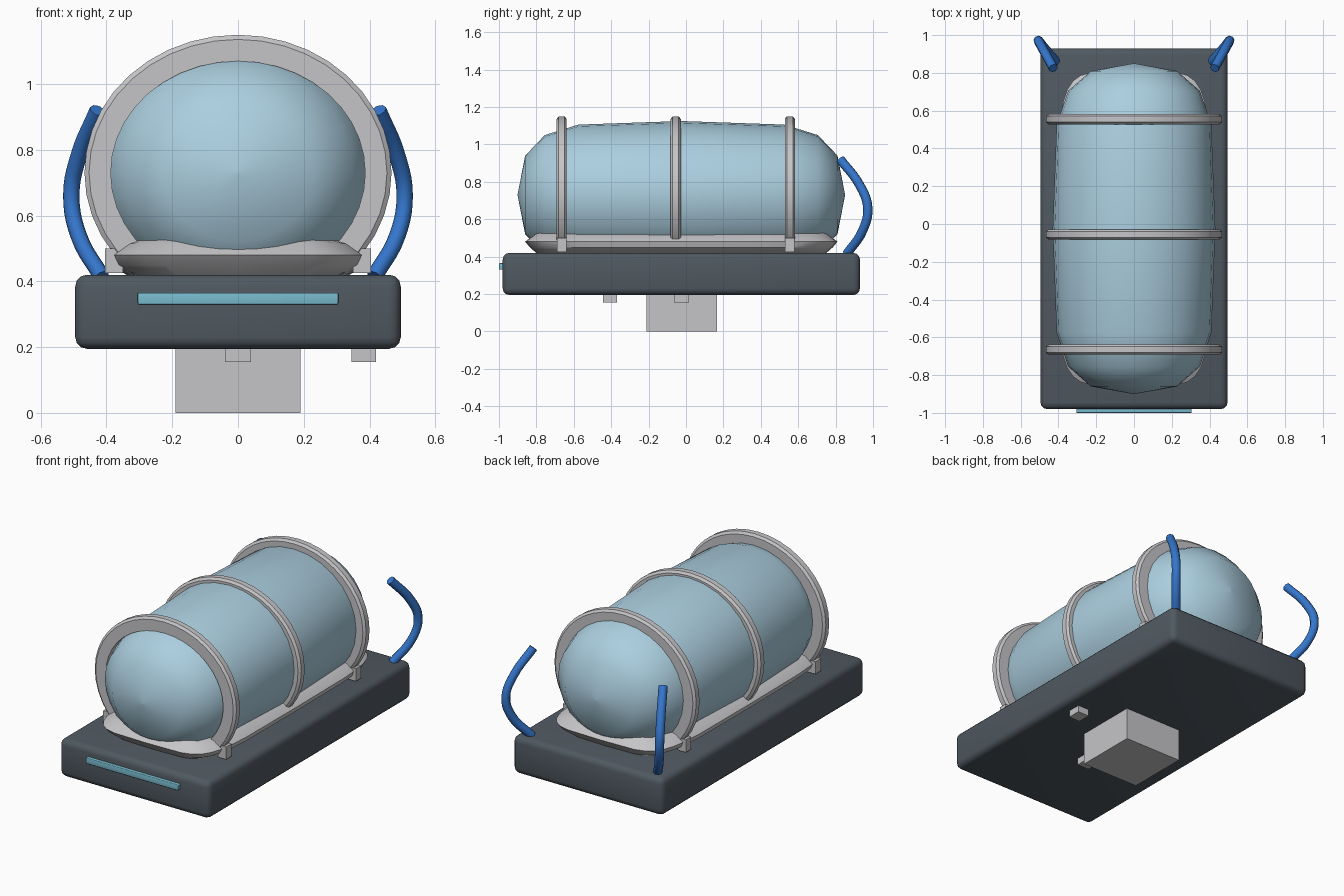
import bpy, bmesh, math
from math import sin, cos, tau, radians
from mathutils import Vector

old = bpy.data.objects.get("Cube")
if old:
    bpy.data.objects.remove(old, do_unlink=True)


def material(name, color):
    m = bpy.data.materials.new(name)
    m.use_nodes = True
    m.diffuse_color = (*color, 1)
    m.node_tree.nodes["Principled BSDF"].inputs["Base Color"].default_value = (*color, 1)
    return m


SLATE = material("slate", (0.08, 0.1, 0.12))
GREY = material("light grey", (0.56, 0.56, 0.58))
GLASS = material("pale blue", (0.41, 0.62, 0.74))
BLUE = material("strong blue", (0.035, 0.18, 0.6))
TEAL = material("teal", (0.19, 0.5, 0.62))


def finish(name, bm, mat, smooth=None):
    bmesh.ops.recalc_face_normals(bm, faces=bm.faces)
    mesh = bpy.data.meshes.new(name)
    bm.to_mesh(mesh)
    bm.free()
    mesh.materials.append(mat)
    ob = bpy.data.objects.new(name, mesh)
    bpy.context.collection.objects.link(ob)
    if smooth:
        bpy.ops.object.select_all(action='DESELECT')
        ob.select_set(True)
        bpy.context.view_layer.objects.active = ob
        bpy.ops.object.shade_smooth_by_angle(angle=radians(smooth))
    return ob


def box(name, low, high, mat, bevel=0):
    bm = bmesh.new()
    bmesh.ops.create_cube(bm, size=1)
    for v in bm.verts:
        v.co = Vector([(a + b) / 2 + c * (b - a) for a, b, c in zip(low, high, v.co)])
    if bevel:
        bmesh.ops.bevel(bm, geom=bm.edges[:], offset=bevel, segments=3,
                        profile=0.5, affect='EDGES')
    return finish(name, bm, mat, 40 if bevel else None)


def loft(name, loops, mat, smooth, closed=False):
    """Skin a list of equal point loops; cap the ends or join them round."""
    bm = bmesh.new()
    rows = [[bm.verts.new(p) for p in loop] for loop in loops]
    n = len(rows[0])
    pairs = list(zip(rows, rows[1:]))
    if closed:
        pairs.append((rows[-1], rows[0]))
    for a, b in pairs:
        for i in range(n):
            j = (i + 1) % n
            bm.faces.new((a[i], a[j], b[j], b[i]))
    if not closed:
        bm.faces.new(rows[0])
        bm.faces.new(rows[-1])
    return finish(name, bm, mat, smooth)


def ellipse(y, rx, rz, sides):
    return [(rx * cos(tau * i / sides), y, 0.73 + rz * sin(tau * i / sides))
            for i in range(sides)]


# Base slab, front light strip, and fittings underneath
box("base_slab", (-0.495, -0.98, 0.195), (0.495, 0.93, 0.42), SLATE, 0.035)
box("front_strip", (-0.305, -1.0, 0.33), (0.305, -0.97, 0.365), TEAL, 0.004)
box("under_block", (-0.19, -0.21, 0), (0.19, 0.165, 0.2), GREY)
box("side_foot", (0.345, -0.065, 0.155), (0.42, 0.015, 0.2), GREY)
box("front_foot", (-0.04, -0.445, 0.155), (0.04, -0.37, 0.2), GREY)

# Capsule tank
half = [(0.875, 0.004), (0.835, 0.21), (0.73, 0.32), (0.55, 0.376)]
profile = [(-y, r) for y, r in half] + [(0, 0.395)] + [(y, r) for y, r in reversed(half)]
loft("capsule", [ellipse(y - 0.025, r * 1.09, r, 28) for y, r in profile], GLASS, 60)


# Cradle tray under the capsule, rounded rectangle in plan
def plan(z, hx, hy, sides=32):
    pts = []
    for i in range(sides):
        c, s = cos(tau * i / sides), sin(tau * i / sides)
        pts.append((math.copysign(abs(c) ** 0.36, c) * hx,
                    math.copysign(abs(s) ** 0.36, s) * hy - 0.025, z))
    return pts


levels = [(0.415, 0.33, 0.77), (0.45, 0.39, 0.81), (0.48, 0.4, 0.835),
          (0.515, 0.36, 0.79), (0.545, 0.25, 0.755)]
loft("cradle", [plan(*lv) for lv in levels], GREY, 35)

# Hoops round the capsule, with small feet on the two end ones
section = [(-0.027, -0.08), (-0.027, -0.014), (-0.016, 0),
           (0.016, 0), (0.027, -0.014), (0.027, -0.08)]
for label, y in (("front", -0.665), ("middle", -0.055), ("back", 0.555)):
    loops = [ellipse(y + dy, 0.467 + dr, 0.42 + dr, 40) for dy, dr in section]
    loft(label + "_hoop", loops, GREY, 35, closed=True)
    if label != "middle":
        for side, s in (("left", 1), ("right", -1)):
            xs = sorted((s * 0.35, s * 0.405))
            box(f"{label}_{side}_hoop_foot", (xs[0], y - 0.025, 0.425),
                (xs[1], y + 0.025, 0.5), GREY)

# Curved push handles at the back corners
path = [(0.415, 0.86, 0.415), (0.485, 0.945, 0.54), (0.507, 0.972, 0.66),
        (0.485, 0.93, 0.78), (0.427, 0.825, 0.92)]
for side, s in (("left", 1), ("right", -1)):
    curve = bpy.data.curves.new(side + "_handle", 'CURVE')
    curve.dimensions = '3D'
    curve.bevel_depth = 0.025
    curve.bevel_resolution = 2
    curve.use_fill_caps = True
    curve.resolution_u = 5
    spline = curve.splines.new('BEZIER')
    spline.bezier_points.add(len(path) - 1)
    for p, (x, y, z) in zip(spline.bezier_points, path):
        p.co = (s * x, y, z)
        p.handle_left_type = p.handle_right_type = 'AUTO'
    curve.materials.append(BLUE)
    bpy.context.collection.objects.link(bpy.data.objects.new(side + "_handle", curve))
